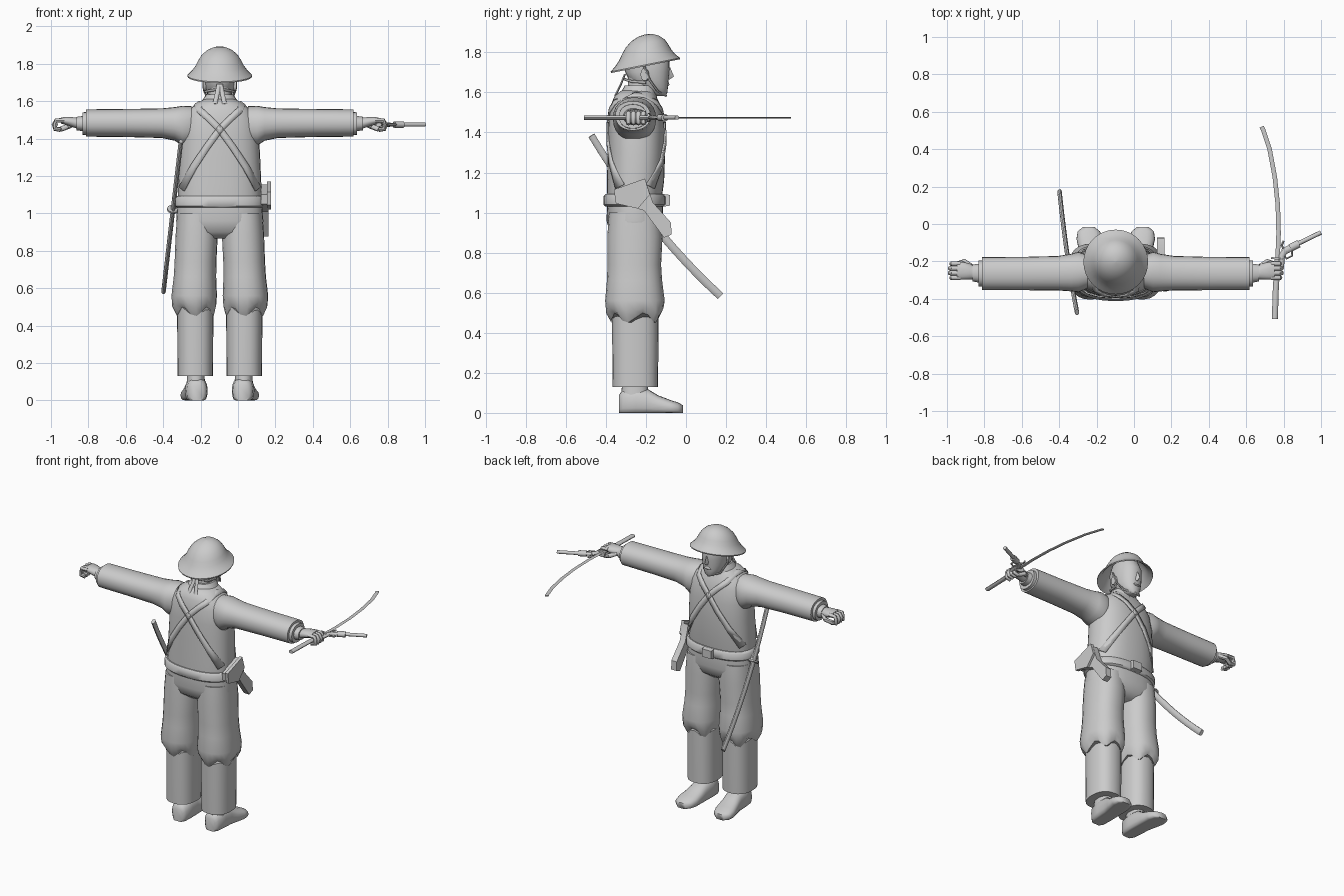
import bpy, bmesh, math
from mathutils import Vector

CX = -0.0975          # body centre line
grey = bpy.data.materials.new("plain grey")
grey.diffuse_color = (0.6, 0.6, 0.6, 1)


def finish(name, bm, angle=45):
    bmesh.ops.remove_doubles(bm, verts=bm.verts, dist=1e-5)
    bmesh.ops.recalc_face_normals(bm, faces=bm.faces)
    me = bpy.data.meshes.new(name)
    bm.to_mesh(me)
    bm.free()
    me.materials.append(grey)
    ob = bpy.data.objects.new(name, me)
    bpy.context.collection.objects.link(ob)
    bpy.ops.object.select_all(action='DESELECT')
    ob.select_set(True)
    bpy.context.view_layer.objects.active = ob
    bpy.ops.object.shade_smooth_by_angle(angle=math.radians(angle))
    return ob


def rings_to_mesh(name, rings, caps=True, angle=45):
    bm = bmesh.new()
    vr = [[bm.verts.new(p) for p in r] for r in rings]
    n = len(vr[0])
    for a, b in zip(vr, vr[1:]):
        for i in range(n):
            j = (i + 1) % n
            bm.faces.new((a[i], a[j], b[j], b[i]))
    if caps:
        bm.faces.new(vr[0])
        bm.faces.new(vr[-1])
    return finish(name, bm, angle)


def oval(n, e):
    out = []
    for i in range(n):
        c, s = math.cos(2 * math.pi * i / n), math.sin(2 * math.pi * i / n)
        out.append((math.copysign(abs(c) ** (2 / e), c), math.copysign(abs(s) ** (2 / e), s)))
    return out


def loft(name, axis, secs, n=24, e=2.2, wave=None, floor=False, angle=45):
    """secs: (position along axis, centre a, centre b, radius a, radius b)"""
    rings = []
    for k, (t, ca, cb, ra, rb) in enumerate(secs):
        ring = []
        for i, (u, v) in enumerate(oval(n, e)):
            a, b = ca + u * ra, cb + v * rb
            w = t + (wave.get(k, 0) * math.sin(i * 2 * math.pi * 5 / n) if wave else 0)
            p = {'x': (w, a, b), 'y': (a, w, b), 'z': (a, b, w)}[axis]
            ring.append((p[0], p[1], max(p[2], 0)) if floor else p)
        rings.append(ring)
    return rings_to_mesh(name, rings, angle=angle)


def sweep(name, pts, ru, rv=None, ref=(0, 0, 1), n=8):
    """tube through pts; ru across ref, rv along ref"""
    rv = rv or ru
    pts = [Vector(p) for p in pts]
    rings = []
    for i, p in enumerate(pts):
        t = (pts[min(i + 1, len(pts) - 1)] - pts[max(i - 1, 0)]).normalized()
        u = t.cross(Vector(ref)).normalized()
        v = u.cross(t)
        rings.append([p + u * ru * a + v * rv * b for a, b in oval(n, 2)])
    return rings_to_mesh(name, rings)


def prism(name, x0, x1, profile):
    return rings_to_mesh(name, [[(x, y, z) for y, z in profile] for x in (x0, x1)], angle=30)


def bend(a, c, b, n=10):
    a, c, b = Vector(a), Vector(c), Vector(b)
    return [a * (1 - t) ** 2 + c * 2 * t * (1 - t) + b * t * t for t in [i / n for i in range(n + 1)]]


# Jacket body
torso = [(1.04, -0.26, 0.222, 0.135), (1.16, -0.252, 0.222, 0.143), (1.30, -0.247, 0.216, 0.143),
         (1.41, -0.247, 0.21, 0.142), (1.50, -0.25, 0.198, 0.132), (1.55, -0.252, 0.168, 0.118),
         (1.585, -0.253, 0.128, 0.102), (1.61, -0.24, 0.085, 0.08)]
loft("jacket_body", 'z', [(z, CX, cy, rx, ry) for z, cy, rx, ry in torso], 32, 2.4)
loft("collar", 'z', [(1.575, CX, -0.245, 0.11, 0.1), (1.61, CX, -0.235, 0.09, 0.085),
                     (1.635, CX, -0.23, 0.072, 0.075)])


def torso_y(x, z, side):
    z = max(1.041, min(z, 1.609))
    for a, b in zip(torso, torso[1:]):
        if a[0] <= z <= b[0]:
            f = (z - a[0]) / (b[0] - a[0])
            cy, rx, ry = [a[k] + (b[k] - a[k]) * f for k in (1, 2, 3)]
            q = max(0, 1 - min(1, abs(x) / (rx + 0.004)) ** 2.4) ** (1 / 2.4)
            return cy + side * (ry * q + 0.006)


# Crossed chest straps, over each shoulder
for s, label in ((1, "right"), (-1, "left")):
    half = [(0.205, 1.13), (0.14, 1.25), (0.07, 1.355), (0, 1.45), (-0.06, 1.51), (-0.105, 1.55), (-0.122, 1.588)]
    bm = bmesh.new()
    rows = []
    for side in (-1, 1):
        row = []
        for x, z in half:
            pair = [(x - 0.015, z - 0.011), (x + 0.013, z + 0.011)]
            row.append([bm.verts.new((CX + s * a, torso_y(a, b, side), b)) for a, b in pair])
        rows += row if side < 0 else row[::-1]
    for a, b in zip(rows, rows[1:]):
        bm.faces.new((a[0], a[1], b[1], b[0]))
    strap = finish("chest_strap_" + label, bm)
    mod = strap.modifiers.new("thickness", 'SOLIDIFY')
    mod.thickness, mod.offset = 0.008, 0

# Belt and buckle
loft("belt", 'z', [(1.03, CX, -0.257, 0.228, 0.145), (1.04, CX, -0.257, 0.24, 0.155),
                   (1.08, CX, -0.257, 0.24, 0.155), (1.092, CX, -0.257, 0.228, 0.145)], 32, 2.4)
prism("buckle", CX - 0.035, CX + 0.035, [(-0.11, 1.03), (-0.08, 1.035), (-0.08, 1.088), (-0.11, 1.092)])

# Trouser seat
loft("trouser_seat", 'z', [(1.05, CX, -0.255, 0.226, 0.138), (0.96, CX, -0.255, 0.233, 0.142),
                           (0.90, CX, -0.255, 0.228, 0.125), (0.865, CX, -0.255, 0.19, 0.08)], 32, 2.5)

for s, label in ((1, "right"), (-1, "left")):
    def leg_x(o):
        return CX + s * o
    # Baggy thigh gathered below the knee, with straight lower leg
    loft("thigh_" + label, 'z', [(z, leg_x(o), cy, rx, ry) for z, o, cy, rx, ry in (
        (1.0, 0.122, -0.255, 0.106, 0.13), (0.88, 0.124, -0.255, 0.113, 0.138), (0.74, 0.13, -0.258, 0.112, 0.134),
        (0.66, 0.133, -0.257, 0.114, 0.138), (0.56, 0.137, -0.255, 0.122, 0.149), (0.51, 0.137, -0.255, 0.118, 0.143),
        (0.475, 0.132, -0.253, 0.102, 0.12))], 25, 2.3, {5: 0.015, 6: 0.025})
    loft("lower_leg_" + label, 'z', [(0.52, leg_x(0.131), -0.253, 0.097, 0.116), (0.3, leg_x(0.131), -0.253, 0.096, 0.115),
                                     (0.13, leg_x(0.131), -0.253, 0.095, 0.113)], 24, 2.4)
    # Shoe with ankle
    loft("ankle_" + label, 'z', [(0.07, leg_x(0.128), -0.255, 0.05, 0.07), (0.17, leg_x(0.128), -0.255, 0.045, 0.062)])
    loft("shoe_" + label, 'y', [(y, leg_x(o), h * 0.42, rx, h * 0.58) for y, o, rx, h in (
        (-0.335, 0.122, 0.035, 0.09), (-0.315, 0.123, 0.054, 0.115), (-0.25, 0.125, 0.06, 0.125),
        (-0.19, 0.127, 0.06, 0.118), (-0.14, 0.133, 0.064, 0.088), (-0.08, 0.14, 0.07, 0.065),
        (-0.04, 0.144, 0.06, 0.052), (-0.015, 0.145, 0.03, 0.038))], 20, 2.5, floor=True, angle=55)

    # Sleeve, cuff and wrist
    loft("sleeve_" + label, 'x', [(leg_x(o), cy, cz, ry, rz) for o, cy, cz, ry, rz in (
        (0.15, -0.255, 1.468, 0.09, 0.105), (0.20, -0.257, 1.468, 0.108, 0.107), (0.24, -0.26, 1.478, 0.1, 0.09),
        (0.31, -0.263, 1.482, 0.092, 0.079), (0.5, -0.265, 1.483, 0.089, 0.075), (0.715, -0.265, 1.483, 0.088, 0.073))])
    loft("cuff_" + label, 'x', [(leg_x(0.7), -0.265, 1.48, 0.07, 0.062), (leg_x(0.735), -0.265, 1.48, 0.07, 0.06)])
    loft("hand_" + label, 'x', [(leg_x(o), cy, cz, ry, rz) for o, cy, cz, ry, rz in (
        (0.72, -0.265, 1.478, 0.034, 0.03), (0.755, -0.26, 1.48, 0.034, 0.03), (0.78, -0.255, 1.486, 0.042, 0.028),
        (0.82, -0.25, 1.494, 0.048, 0.023), (0.85, -0.25, 1.496, 0.045, 0.016))], 14)
    loft("wrist_band_" + label, 'x', [(leg_x(0.735), -0.263, 1.48, 0.05, 0.04), (leg_x(0.765), -0.262, 1.48, 0.045, 0.036)])
    # Curled fingers and thumb
    for k in range(4):
        y, r = -0.287 + k * 0.025, 0.9 - 0.008 * abs(k - 1.5)
        sweep(f"finger_{label}_{k + 1}", [(leg_x(0.83), y, 1.497), (leg_x(0.875), y, 1.496), (leg_x(r - 0.01), y, 1.475),
                                         (leg_x(0.88), y, 1.452), (leg_x(0.85), y, 1.447)], 0.0125, ref=(0, 1, 0), n=8)
    sweep("thumb_" + label, [(leg_x(0.775), -0.225, 1.48), (leg_x(0.81), -0.2, 1.465),
                             (leg_x(0.85), -0.215, 1.45)], 0.014)
    # Ear, chin strap and knotted ribbon at the nape
    loft("ear_" + label, 'x', [(leg_x(0.07), -0.2, 1.685, 0.018, 0.03), (leg_x(0.09), -0.207, 1.69, 0.02, 0.032)], 12)
    sweep("chin_strap_" + label, [(leg_x(0.088), -0.215, 1.745), (leg_x(0.085), -0.18, 1.66),
                                  (leg_x(0.062), -0.14, 1.605), (leg_x(0), -0.1, 1.583)], 0.006)
    sweep("nape_strap_" + label, [(leg_x(0.075), -0.2, 1.65), (leg_x(0.06), -0.27, 1.655), (leg_x(0), -0.305, 1.665)], 0.007)
    sweep("nape_ribbon_" + label, [(leg_x(0.004), -0.305, 1.69), (leg_x(0.014), -0.325, 1.64),
                                   (leg_x(0.026), -0.352, 1.585)], 0.005, 0.012, ref=(1, 0, 0))

# Head, neck and nose
loft("neck", 'z', [(1.56, CX, -0.235, 0.068, 0.068), (1.63, CX, -0.225, 0.06, 0.065), (1.72, CX, -0.22, 0.06, 0.07)])
loft("head", 'z', [(z, CX, cy, rx, ry) for z, cy, rx, ry in (
    (1.583, -0.13, 0.025, 0.03), (1.595, -0.142, 0.043, 0.048), (1.625, -0.165, 0.062, 0.075), (1.66, -0.185, 0.074, 0.098),
    (1.70, -0.193, 0.079, 0.11), (1.76, -0.197, 0.081, 0.115), (1.82, -0.2, 0.068, 0.09))])
rings_to_mesh("nose", [[(CX + a * w, y, z) for a, y in ((-1, -0.095), (0, tip), (1, -0.095))] for z, w, tip in (
    (1.725, 0.009, -0.079), (1.68, 0.016, -0.06), (1.664, 0.014, -0.082))])
loft("mouth", 'z', [(1.628, CX, -0.105, 0.02, 0.012), (1.638, CX, -0.1, 0.026, 0.018), (1.65, CX, -0.1, 0.018, 0.014)], 12)

# Wide-brimmed helmet, a turned shell tilted slightly upward at the front
shell = [(0.001, 1.89), (0.035, 1.885), (0.068, 1.87), (0.097, 1.845), (0.117, 1.813), (0.13, 1.787), (0.15, 1.76),
         (0.173, 1.738), (0.172, 1.731), (0.145, 1.752), (0.122, 1.787), (0.09, 1.838), (0.001, 1.875)]
rings_to_mesh("helmet", [[(CX + r * u, -0.203 + r * v, z + 0.2 * r * v) for u, v in oval(32, 2)] for r, z in shell])

# Scabbard with hilt, worn on the left hip
path = bend((-0.398, 0.172, 0.583), (-0.36, -0.19, 0.915), (-0.305, -0.472, 1.385), 12)
sweep("scabbard", path[:9], 0.012, 0.021, ref=(0, 0.7, 0.7), n=10)
sweep("hip_sword_hilt", path[7:], 0.012, 0.018, ref=(0, 0.7, 0.7), n=10)
d = (path[8] - path[7]).normalized()
sweep("hip_sword_guard", [path[7], path[7] + d * 0.01], 0.032, n=16)
sweep("scabbard_hanger", [path[7] - d * 0.03, (-0.325, -0.24, 1.07)], 0.01)

# Holster on the right hip, with flap
prism("holster", 0.122, 0.162, [(-0.345, 1.10), (-0.2, 1.155), (-0.165, 1.05), (-0.075, 0.95), (-0.072, 0.89),
                                (-0.11, 0.875), (-0.21, 1.01), (-0.34, 1.05)])
prism("holster_flap", 0.155, 0.176, [(-0.36, 1.115), (-0.205, 1.17), (-0.18, 1.09), (-0.24, 1.02), (-0.35, 1.045)])

# Curved sword held flat in the right hand
Z = 1.474
sweep("sword_handle", [(0.753, -0.508, Z), (0.758, -0.35, Z), (0.768, -0.18, Z)], 0.016, 0.011)
sweep("sword_guard", [(0.767, -0.19, Z), (0.768, -0.18, Z)], 0.034, 0.022, n=16)
sweep("sword_blade", [(x, y, Z) for x, y in ((0.768, -0.18), (0.773, -0.05), (0.769, 0.1), (0.753, 0.25),
                                             (0.725, 0.4), (0.69, 0.505), (0.682, 0.52))], 0.012, 0.004, n=6)

# Revolver lying on its side
sweep("revolver_barrel", [(0.87, -0.108, Z), (1.0, -0.045, Z)], 0.012, 0.011, n=10)
sweep("revolver_cylinder", [(0.835, -0.128, Z), (0.882, -0.105, Z)], 0.021, 0.018, n=12)
sweep("revolver_frame", [(0.795, -0.15, Z), (0.87, -0.112, Z)], 0.018, 0.01)
sweep("revolver_grip", [(0.81, -0.14, Z), (0.79, -0.17, Z), (0.785, -0.23, Z)], 0.017, 0.012)
sweep("revolver_hammer", [(0.805, -0.14, Z), (0.79, -0.115, Z), (0.8, -0.09, Z)], 0.006)
sweep("trigger_guard", [(0.845, -0.14, Z), (0.845, -0.17, Z), (0.815, -0.185, Z), (0.8, -0.16, Z)], 0.005)
